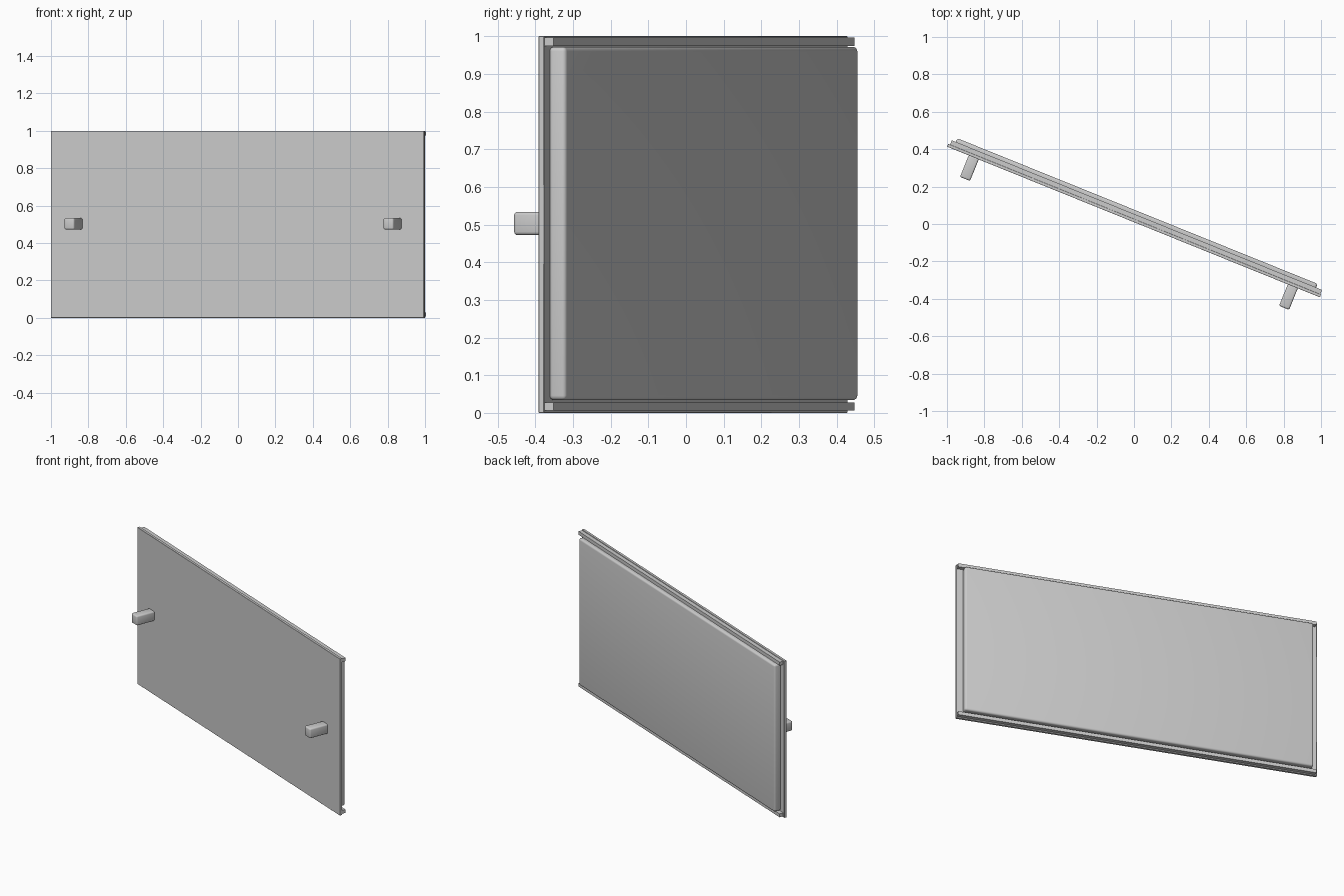
import bpy, bmesh, math
from mathutils import Matrix

if "Cube" in bpy.data.objects:
    bpy.data.objects.remove(bpy.data.objects["Cube"])

# Panel frame: u along the panel, v toward the back, turned about z
TURN = Matrix.Rotation(math.radians(-22), 4, 'Z')


def block(name, u, v, z, bevel=0.0, segments=3):
    """Box from (min, max) ranges in the panel frame, optionally rounded."""
    bm = bmesh.new()
    bmesh.ops.create_cube(bm, size=1)
    for p in bm.verts:
        p.co = [r[0] + (c + 0.5) * (r[1] - r[0]) for c, r in zip(p.co, (u, v, z))]
    if bevel:
        bmesh.ops.bevel(bm, geom=bm.edges[:], offset=bevel, segments=segments,
                        profile=0.5, affect='EDGES')
    bm.transform(TURN)
    mesh = bpy.data.meshes.new(name)
    bm.to_mesh(mesh)
    bm.free()
    ob = bpy.data.objects.new(name, mesh)
    bpy.context.collection.objects.link(ob)
    if bevel:
        bpy.ops.object.select_all(action='DESELECT')
        ob.select_set(True)
        bpy.context.view_layer.objects.active = ob
        bpy.ops.object.shade_smooth_by_angle(angle=math.radians(40))
    return ob


# Thin front sheet
block("front_sheet", (-1.082, 1.068), (0.009, 0.025), (0.0, 1.0), 0.001, 1)

# Rounded slab on the back
block("back_slab", (-1.048, 1.030), (0.022, 0.071), (0.034, 0.972), 0.012, 4)

# Rails above and below the slab
for name, z in (("bottom_rail", (0.006, 0.028)), ("top_rail", (0.974, 0.996))):
    block(name, (-1.071, 1.064), (0.024, 0.050), z)

# Rounded knobs on the front
for name, u in (("left_knob", -0.928), ("right_knob", 0.912)):
    block(name, (u - 0.029, u + 0.029), (-0.115, 0.012), (0.472, 0.534), 0.009, 3)
